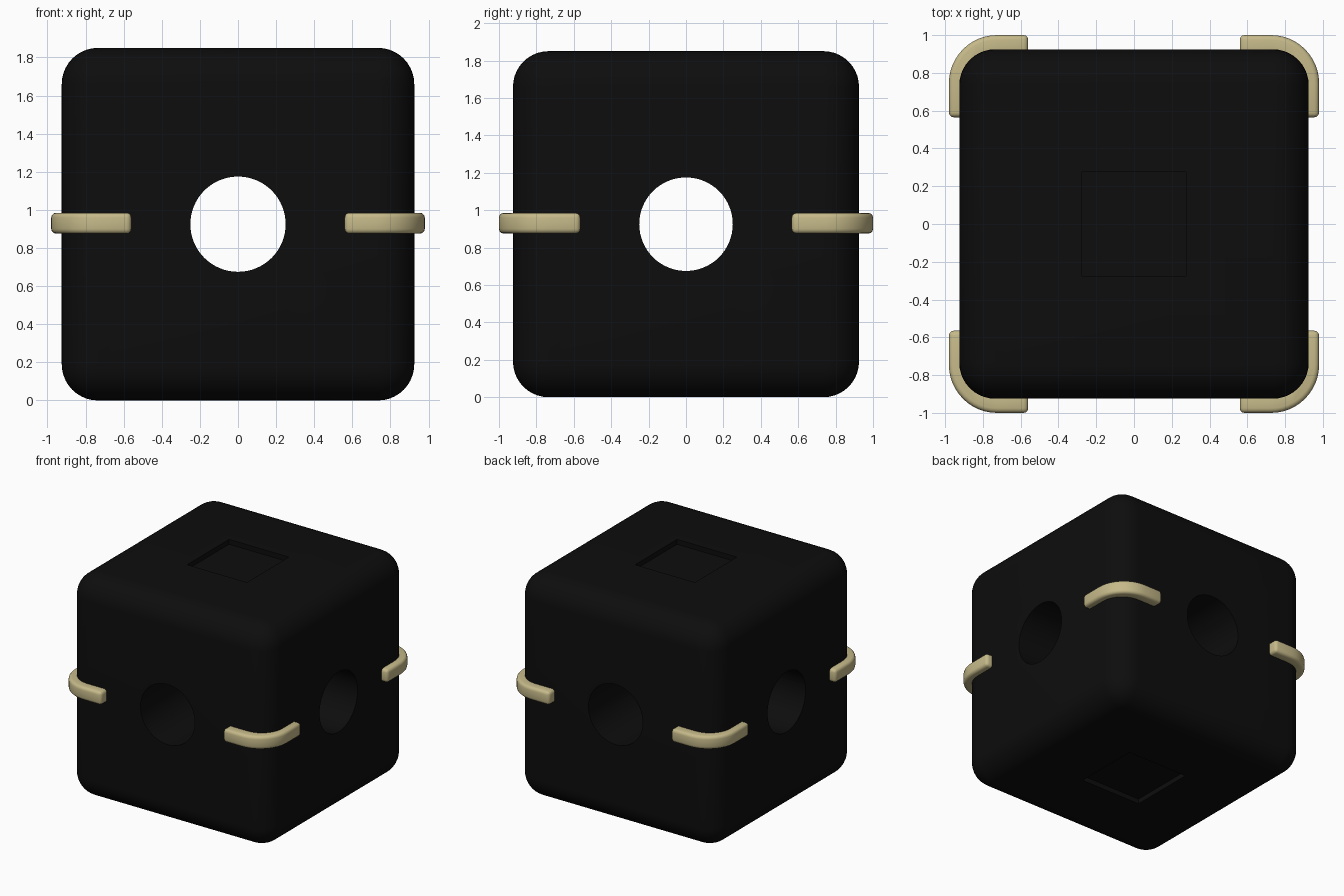
import bpy, bmesh, math
from mathutils import Matrix, Vector

if "Cube" in bpy.data.objects:
    bpy.data.objects.remove(bpy.data.objects["Cube"], do_unlink=True)

SIZE = 1.85
MID = SIZE / 2


def make_material(name, colour):
    mat = bpy.data.materials.new(name)
    mat.use_nodes = True
    mat.diffuse_color = colour
    bsdf = next(n for n in mat.node_tree.nodes if n.type == 'BSDF_PRINCIPLED')
    bsdf.inputs["Base Color"].default_value = colour
    return mat


black = make_material("black", (0.004, 0.004, 0.004, 1))
beige = make_material("beige", (0.56, 0.485, 0.25, 1))


def make_object(name, bm, mat):
    bmesh.ops.recalc_face_normals(bm, faces=bm.faces)
    mesh = bpy.data.meshes.new(name)
    bm.to_mesh(mesh)
    bm.free()
    mesh.materials.append(mat)
    obj = bpy.data.objects.new(name, mesh)
    bpy.context.collection.objects.link(obj)
    return obj


def activate(obj):
    bpy.ops.object.select_all(action='DESELECT')
    obj.select_set(True)
    bpy.context.view_layer.objects.active = obj


def box(name, size, z):
    bm = bmesh.new()
    bmesh.ops.create_cube(bm, size=1)
    bmesh.ops.scale(bm, vec=size, verts=bm.verts)
    bmesh.ops.translate(bm, vec=(0, 0, z), verts=bm.verts)
    return make_object(name, bm, black)


def cylinder(name, axis):
    bm = bmesh.new()
    turn = Matrix.Rotation(math.pi / 2, 4, axis)
    bmesh.ops.create_cone(bm, cap_ends=True, segments=64, radius1=0.25, radius2=0.25,
                          depth=3, matrix=Matrix.Translation((0, 0, MID)) @ turn)
    return make_object(name, bm, black)


# Rounded cube body
body = box("body", (SIZE, SIZE, SIZE), MID)
bevel = body.modifiers.new("rounding", 'BEVEL')
bevel.width = 0.19
bevel.segments = 10

# Round holes front to back and side to side, square shaft with a shallow rim
cutters = [
    cylinder("front_hole_cutter", 'X'),
    cylinder("side_hole_cutter", 'Y'),
    box("shaft_cutter", (0.46, 0.46, 3), MID),
    box("top_rim_cutter", (0.55, 0.55, 0.08), SIZE),
    box("bottom_rim_cutter", (0.55, 0.55, 0.08), 0),
]
for cutter in cutters:
    cutter.hide_render = True
    cut = body.modifiers.new(cutter.name, 'BOOLEAN')
    cut.operation = 'DIFFERENCE'
    cut.solver = 'EXACT'
    cut.object = cutter

activate(body)
for mod in list(body.modifiers):
    bpy.ops.object.modifier_apply(modifier=mod.name)
for cutter in cutters:
    bpy.data.objects.remove(cutter, do_unlink=True)
bpy.ops.object.shade_smooth_by_angle(angle=math.radians(30))


# Curved corner bars, half sunk into the body
def corner_bar(name, sx, sy):
    centre = Vector((0.725, 0.745))
    end_x, end_y, height, steps = 0.56, 0.565, 0.11, 12

    def rail(radius):
        arc = [centre + radius * Vector((math.cos(a), math.sin(a)))
               for a in (i * math.pi / 2 / steps for i in range(steps + 1))]
        return [Vector((arc[0].x, end_y))] + arc + [Vector((end_x, arc[-1].y))]

    outline = rail(0.255) + rail(0.145)[::-1]
    bm = bmesh.new()
    verts = [bm.verts.new((p.x * sx, p.y * sy, MID + 0.005 - height / 2)) for p in outline]
    face = bm.faces.new(verts)
    extruded = bmesh.ops.extrude_face_region(bm, geom=[face])["geom"]
    top = [g for g in extruded if isinstance(g, bmesh.types.BMVert)]
    bmesh.ops.translate(bm, vec=(0, 0, height), verts=top)
    bar = make_object(name, bm, beige)
    soft = bar.modifiers.new("rounding", 'BEVEL')
    soft.width = 0.025
    soft.segments = 3
    soft.limit_method = 'ANGLE'
    activate(bar)
    bpy.ops.object.modifier_apply(modifier=soft.name)
    bpy.ops.object.shade_smooth_by_angle(angle=math.radians(40))


for side, sx in (("left", 1), ("right", -1)):
    for end, sy in (("front", -1), ("back", 1)):
        corner_bar(f"{end}_{side}_corner_bar", sx, sy)
